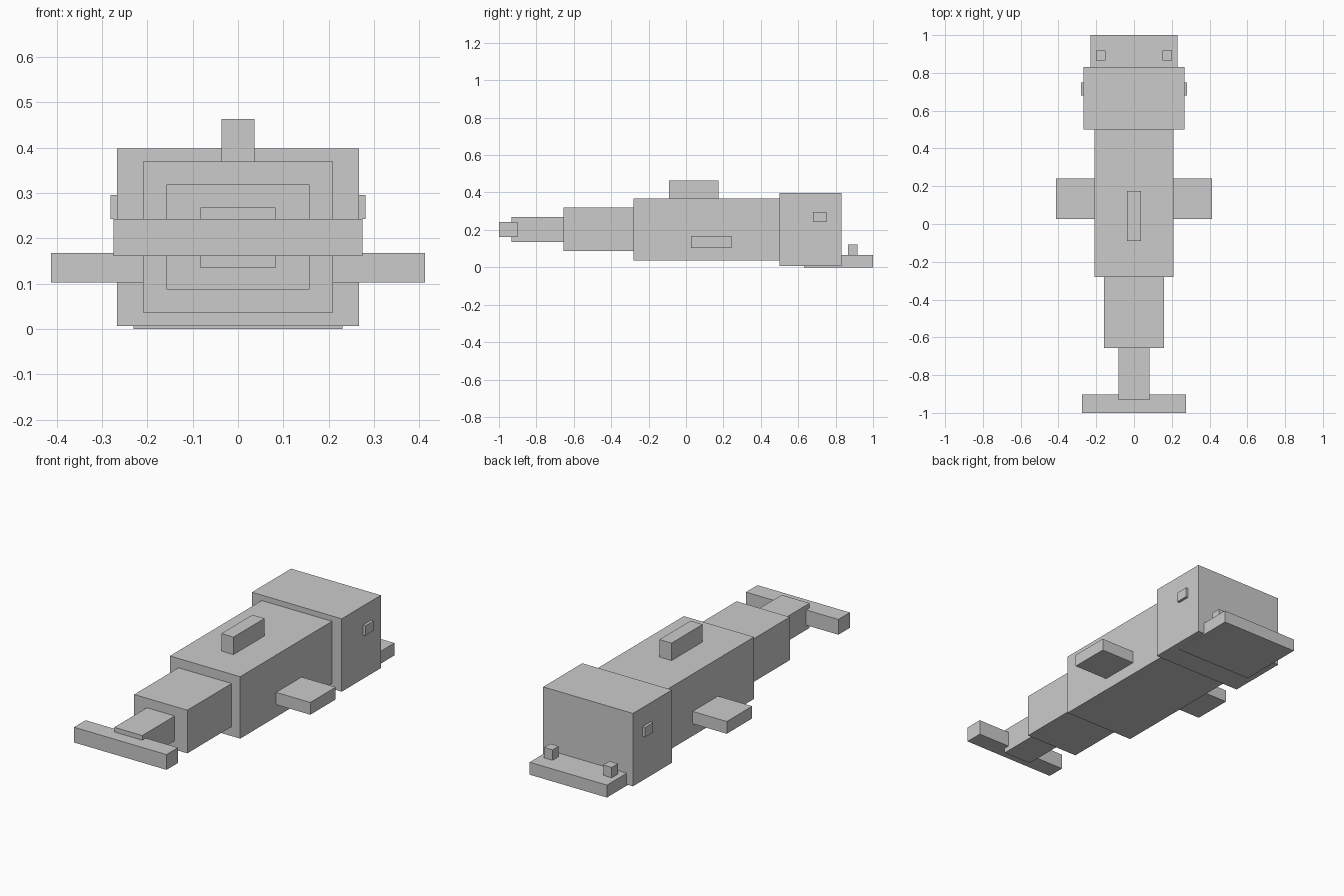
import bpy

if "Cube" in bpy.data.objects:
    bpy.data.objects.remove(bpy.data.objects["Cube"])

grey = bpy.data.materials.new("light_grey")
grey.diffuse_color = (0.6, 0.6, 0.6, 1.0)
grey.use_nodes = True
grey.node_tree.nodes["Principled BSDF"].inputs["Base Color"].default_value = grey.diffuse_color


def box(name, x, y, z):
    """Flat-faced block spanning the given (min, max) ranges."""
    spans = (x, y, z)
    bpy.ops.mesh.primitive_cube_add(size=1, location=[(a + b) / 2 for a, b in spans])
    ob = bpy.context.object
    ob.name = name
    ob.scale = [b - a for a, b in spans]
    bpy.ops.object.transform_apply(location=False, rotation=False, scale=True)
    ob.data.materials.append(grey)
    return ob


def centred(name, half, y, z):
    return box(name, (-half, half), y, z)


def pair(name, x, y, z):
    box(name + "_right", x, y, z)
    box(name + "_left", (-x[1], -x[0]), y, z)


# Body segments, head to tail
centred("head", 0.267, (0.50, 0.832), (0.006, 0.398))
centred("body", 0.209, (-0.28, 0.50), (0.036, 0.369))
centred("rear_body", 0.158, (-0.656, -0.28), (0.087, 0.319))
centred("tail", 0.083, (-0.932, -0.656), (0.135, 0.268))
centred("tail_fluke", 0.275, (-1.0, -0.902), (0.161, 0.243))

# Lower jaw and teeth
centred("lower_jaw", 0.23, (0.632, 1.0), (0.0, 0.067))
pair("tooth", (0.151, 0.201), (0.866, 0.918), (0.067, 0.123))

# Fins and eyes
centred("dorsal_fin", 0.036, (-0.09, 0.174), (0.369, 0.463))
pair("side_fin", (0.209, 0.412), (0.026, 0.242), (0.102, 0.168))
pair("eye", (0.267, 0.281), (0.68, 0.75), (0.242, 0.295))
